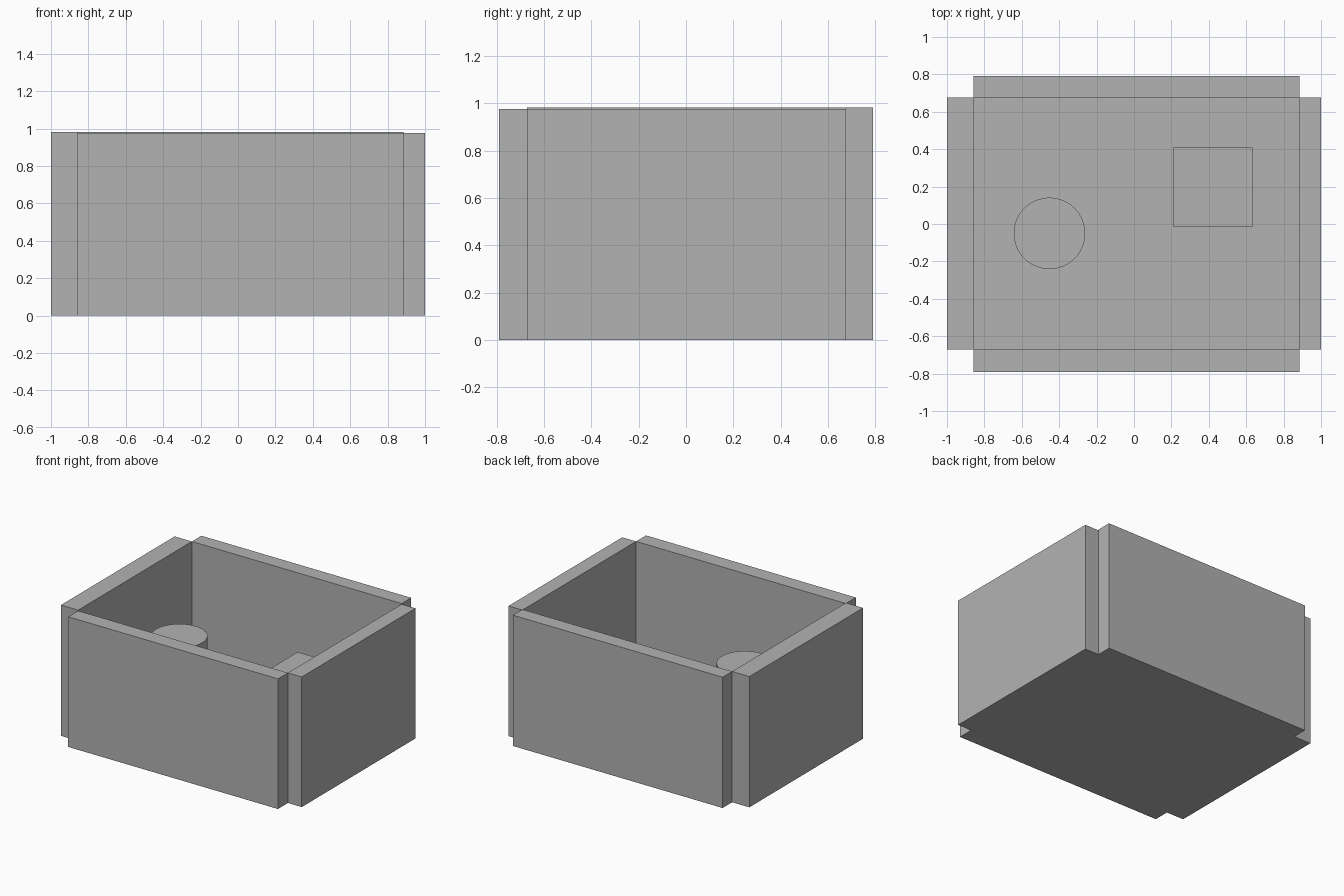
import bpy
import bmesh

cube = bpy.data.objects.get("Cube")
if cube:
    bpy.data.objects.remove(cube, do_unlink=True)

grey = bpy.data.materials.new("plain grey")
grey.use_nodes = True
colour = (0.448, 0.448, 0.448, 1)
grey.diffuse_color = colour
for node in grey.node_tree.nodes:
    if node.type == 'BSDF_PRINCIPLED':
        node.inputs["Base Color"].default_value = colour


def finish(name, bm):
    mesh = bpy.data.meshes.new(name)
    bm.to_mesh(mesh)
    bm.free()
    mesh.materials.append(grey)
    obj = bpy.data.objects.new(name, mesh)
    bpy.context.collection.objects.link(obj)
    return obj


def box(name, x0, x1, y0, y1, z0, z1):
    bm = bmesh.new()
    bmesh.ops.create_cube(bm, size=1)
    for v in bm.verts:
        v.co = (x1 if v.co.x > 0 else x0,
                y1 if v.co.y > 0 else y0,
                z1 if v.co.z > 0 else z0)
    return finish(name, bm)


# Inner limits of the tray, outer limits, and the two rim heights
X0, X1, Y0, Y1 = -0.857, 0.885, -0.672, 0.677
OX, OY = 1.0, 0.79
LOW, HIGH = 0.977, 0.982
FLOOR = 0.02

# Floor and the four walls, which meet only at the inner corners
box("floor", X0, X1, Y0, Y1, 0, FLOOR)
box("front_wall", X0, X1, -OY, Y0, 0, LOW)
box("back_wall", X0, X1, Y1, OY, 0, HIGH)
box("right_wall", -OX, X0, Y0, Y1, 0, HIGH)
box("left_wall", X1, OX, Y0, Y1, 0, LOW)

# Square block standing inside
box("square_block", 0.21, 0.633, -0.015, 0.408, FLOOR, 0.54)

# Round post standing inside
HEIGHT = 0.66
bm = bmesh.new()
bmesh.ops.create_cone(bm, cap_ends=True, segments=64, radius1=0.191,
                      radius2=0.191, depth=HEIGHT - FLOOR)
bmesh.ops.translate(bm, verts=bm.verts,
                    vec=(-0.452, -0.05, (HEIGHT + FLOOR) / 2))
post = finish("round_post", bm)
bpy.ops.object.select_all(action='DESELECT')
post.select_set(True)
bpy.context.view_layer.objects.active = post
bpy.ops.object.shade_smooth_by_angle()
